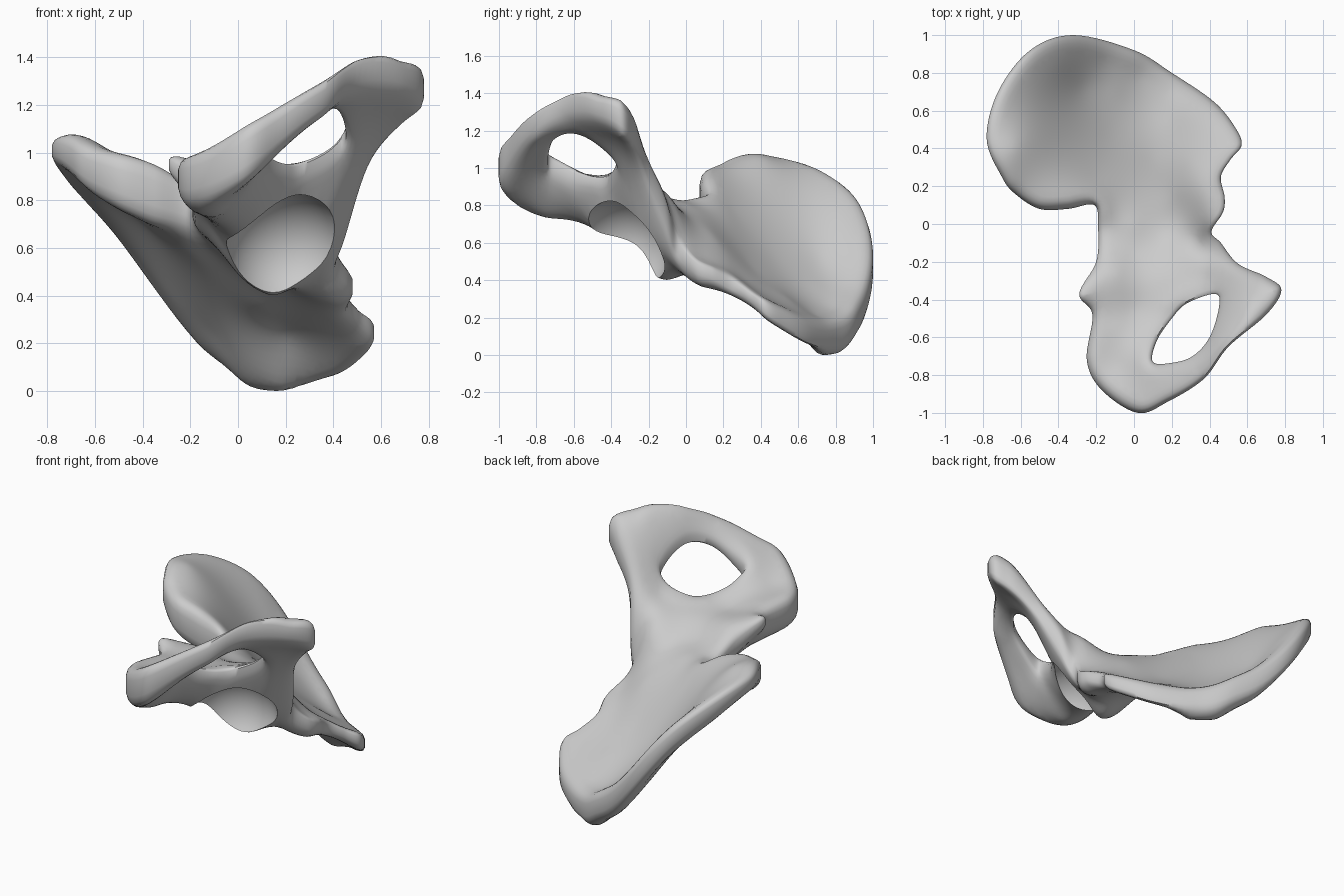
import bpy, bmesh, math
from mathutils import Vector, kdtree
from mathutils.geometry import delaunay_2d_cdt

default_cube = bpy.data.objects.get("Cube")
if default_cube:
    bpy.data.objects.remove(default_cube, do_unlink=True)

# Landmarks are (x, y, height of the middle layer, half thickness)
# Rear crest, sacral edge and sciatic notch
rear_edge = [
    (-.32, 1, .47, .1), (-.55, .92, .76, .09), (-.72, .7, .93, .08),
    (-.78, .45, 1, .06), (-.7, .25, .97, .09), (-.63, .16, .92, .1),
    (-.5, .08, .87, .12), (-.35, .08, .82, .13), (-.21, .1, .77, .11),
    (-.19, -.02, .75, .08), (-.2, -.2, .82, .08), (-.29, -.37, .94, .05)]
# Sitting bone, lower branch and front joint
lower_edge = [
    (-.22, -.48, .88, .08), (-.25, -.72, .88, .1), (-.17, -.88, .89, .12),
    (.02, -1, .98, .13), (.18, -.94, 1.09, .11), (.37, -.82, 1.22, .09),
    (.5, -.65, 1.32, .09), (.7, -.48, 1.31, .08), (.78, -.35, 1.26, .1),
    (.7, -.28, 1.19, .11), (.55, -.21, 1, .1), (.46, -.1, .73, .12)]
# Front spines and front half of the crest
front_edge = [
    (.41, -.04, .55, .1), (.47, .06, .45, .07), (.48, .14, .42, .06),
    (.46, .25, .36, .06), (.51, .34, .3, .05), (.57, .42, .24, .06),
    (.53, .52, .18, .07), (.42, .65, .11, .08), (.2, .8, .09, .09),
    (0, .92, .18, .1)]
# Rim of the large opening in the ring
opening_edge = [
    (.1, -.73, 1.01, .08), (.12, -.62, .94, .08), (.2, -.5, .91, .06),
    (.28, -.42, .92, .06), (.43, -.37, 1.02, .06), (.45, -.44, 1.12, .06),
    (.4, -.6, 1.2, .05), (.31, -.7, 1.17, .05), (.2, -.735, 1.09, .06)]
# Inner surface: wing, then socket body, then ring
wing_inner = [
    (-.27, .72, .44, .07), (-.1, .7, .29, .07), (.2, .55, .25, .04),
    (.1, .35, .4, .06), (-.12, .47, .45, .06), (-.5, .6, .78, .08),
    (-.42, .4, .79, .08), (-.2, .25, .67, .1), (.3, .3, .36, .05),
    (.2, .15, .52, .1), (.18, .7, .1, .1), (.03, .78, .13, .11),
    (-.63, .4, .96, .09), (-.45, .18, .85, .12), (-.15, .86, .27, .1),
    (-.4, .85, .6, .09)]
socket_inner = [
    (0, 0, .66, .14), (.2, 0, .58, .16), (.15, -.1, .6, .21),
    (.15, -.28, .7, .2), (.17, -.43, .8, .14), (.38, -.2, .78, .16),
    (.4, -.3, .89, .1), (-.1, -.25, .79, .13), (0, -.16, .66, .18),
    (0, -.32, .73, .18), (0, -.46, .78, .14), (.33, -.07, .64, .17)]
ring_inner = [
    (-.1, -.55, .83, .13), (-.08, -.75, .86, .13), (.3, -.78, 1.18, .07),
    (.6, -.45, 1.27, .1)]

outline = rear_edge + lower_edge + front_edge
landmarks = outline + opening_edge + wing_inner + socket_inner + ring_inner


def kernel(ax, ay, bx, by):
    """Thin plate spline kernel."""
    r2 = (ax - bx) ** 2 + (ay - by) ** 2
    return r2 * math.log(r2) if r2 > 1e-12 else 0.0


def solve(matrix, columns):
    """Gaussian elimination with row pivoting for several right-hand sides."""
    n = len(matrix)
    rows = [list(a) + list(b) for a, b in zip(matrix, columns)]
    for i in range(n):
        p = max(range(i, n), key=lambda k: abs(rows[k][i]))
        rows[i], rows[p] = rows[p], rows[i]
        pivot = rows[i][i]
        rows[i] = [v / pivot for v in rows[i]]
        for k in range(n):
            f = rows[k][i]
            if k != i and f:
                rows[k] = [a - f * b for a, b in zip(rows[k], rows[i])]
    return [row[n:] for row in rows]


def fit_surface(points):
    """Return a smooth function giving middle height and half thickness."""
    flat = [(1, p[0], p[1]) for p in points]
    matrix = []
    for i, p in enumerate(points):
        row = [kernel(p[0], p[1], q[0], q[1]) for q in points]
        row[i] += 0.001                      # slight relaxation
        matrix.append(row + list(flat[i]))
    for j in range(3):
        matrix.append([f[j] for f in flat] + [0, 0, 0])
    weights = solve(matrix, [p[2:] for p in points] + [(0, 0)] * 3)

    def surface(x, y):
        basis = [kernel(x, y, p[0], p[1]) for p in points] + [1, x, y]
        return [sum(b * w[c] for b, w in zip(basis, weights)) for c in (0, 1)]
    return surface


def smooth_loop(points, steps=8):
    """Closed spline through the plan positions."""
    pts = [Vector(p[:2]) for p in points]
    n, loop = len(pts), []
    for i in range(n):
        a, b, c, d = (pts[(i + k) % n] for k in (-1, 0, 1, 2))
        for s in range(steps):
            t = s / steps
            loop.append(0.5 * (2 * b + (c - a) * t
                               + (2 * a - 5 * b + 4 * c - d) * t ** 2
                               + (3 * b - a - 3 * c + d) * t ** 3))
    return loop


def inside(x, y, loop):
    result = False
    for p, q in zip(loop, loop[1:] + loop[:1]):
        if (p.y > y) != (q.y > y):
            if x < p.x + (y - p.y) * (q.x - p.x) / (q.y - p.y):
                result = not result
    return result


outer, opening = smooth_loop(outline), smooth_loop(opening_edge)


def in_bone(x, y):
    return inside(x, y, outer) and not inside(x, y, opening)


# Plan layout: edge loops, inset rows beside them, then an even inner field
rim = outer + opening
tree = kdtree.KDTree(len(rim))
for i, p in enumerate(rim):
    tree.insert((p.x, p.y, 0), i)
tree.balance()


def edge_distance(x, y):
    return tree.find((x, y, 0))[2]


plan, edges = list(rim), []
insets = (0.01, 0.025, 0.045, 0.07)
for loop, start in ((outer, 0), (opening, len(outer))):
    n = len(loop)
    edges += [(start + i, start + (i + 1) % n) for i in range(n)]
    for i, p in enumerate(loop):
        along = (loop[(i + 1) % n] - loop[i - 1]).normalized()
        for d in insets:
            for side in (-d, d):
                x, y = p.x - along.y * side, p.y + along.x * side
                if edge_distance(x, y) > 0.95 * d and in_bone(x, y):
                    plan.append(Vector((x, y)))
step = 0.026
for i in range(-40, 41):
    for j in range(-41, 42):
        x, y = (i + 0.5 * (j % 2)) * step, j * step
        if edge_distance(x, y) > 0.085 and in_bone(x, y):
            plan.append(Vector((x, y)))
result = delaunay_2d_cdt(plan, edges, [], 0, 1e-4)
plan_verts = result[0]
triangles = []
for f in result[2]:
    centre = sum((plan_verts[i] for i in f), Vector((0, 0))) / len(f)
    if in_bone(centre.x, centre.y):
        triangles.append(tuple(f))

# Inner and outer skin with rounded rims
surface = fit_surface(landmarks)
bm = bmesh.new()
upper, lower = {}, {}
for i in {i for f in triangles for i in f}:
    x, y = plan_verts[i]
    height, half = surface(x, y)
    t = min(edge_distance(x, y) / 0.07, 1)
    half = max(half, 0.03) * (0.4 + 0.6 * math.sqrt(1 - (1 - t) ** 2))
    upper[i] = bm.verts.new((x, y, height + half))
    lower[i] = bm.verts.new((x, y, height - half))
sides = {}
for f in triangles:
    bm.faces.new([upper[i] for i in f])
    bm.faces.new([lower[i] for i in reversed(f)])
    for a, b in zip(f, f[1:] + f[:1]):
        sides.setdefault(frozenset((a, b)), []).append((a, b))
for uses in sides.values():
    if len(uses) == 1:
        a, b = uses[0]
        bm.faces.new((upper[b], upper[a], lower[a], lower[b]))
bmesh.ops.recalc_face_normals(bm, faces=bm.faces[:])
floor = min(v.co.z for v in bm.verts)
bmesh.ops.translate(bm, verts=bm.verts[:], vec=(0, 0, -floor))
mesh = bpy.data.meshes.new("hip_bone")
bm.to_mesh(mesh)
bm.free()
bone = bpy.data.objects.new("hip_bone", mesh)
bpy.context.collection.objects.link(bone)

# Bone colour
material = bpy.data.materials.new("bone_grey")
material.use_nodes = True
colour = (0.6, 0.6, 0.6, 1)
material.diffuse_color = colour
material.node_tree.nodes["Principled BSDF"].inputs["Base Color"].default_value = colour
mesh.materials.append(material)

# Ball socket, hollowed from the front and below
bpy.ops.mesh.primitive_uv_sphere_add(segments=40, ring_count=24, radius=0.265,
                                     location=(0.21, -0.35, 0.57))
cutter = bpy.context.object
cutter.data.materials.append(material)
cut = bone.modifiers.new("socket", 'BOOLEAN')
cut.operation = 'DIFFERENCE'
cut.solver = 'EXACT'
cut.object = cutter
bpy.ops.object.select_all(action='DESELECT')
bone.select_set(True)
bpy.context.view_layer.objects.active = bone
bpy.ops.object.modifier_apply(modifier=cut.name)
bpy.data.objects.remove(cutter, do_unlink=True)
bpy.ops.object.shade_smooth_by_angle(angle=math.radians(50))
